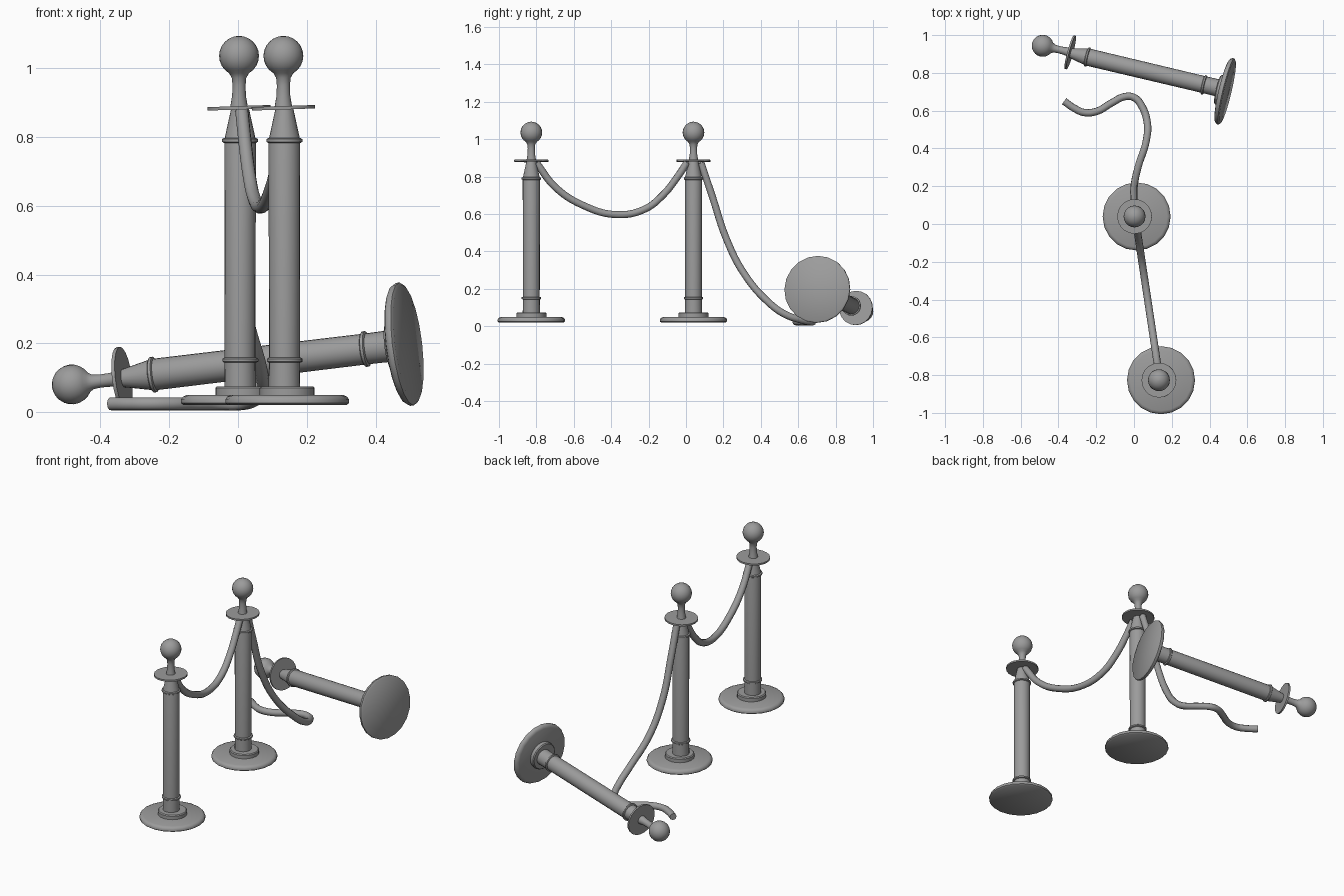
import bpy
import bmesh
from math import cos, sin, pi, radians
from mathutils import Matrix, Vector

cube = bpy.data.objects.get("Cube")
if cube:
    bpy.data.objects.remove(cube, do_unlink=True)

# One plain grey for everything
grey = bpy.data.materials.new("plain grey")
grey.use_nodes = True
colour = (0.33, 0.33, 0.33, 1)
grey.diffuse_color = colour
grey.node_tree.nodes["Principled BSDF"].inputs["Base Color"].default_value = colour

SIDES = 20


def smooth(obj, angle):
    bpy.ops.object.select_all(action='DESELECT')
    obj.select_set(True)
    bpy.context.view_layer.objects.active = obj
    bpy.ops.object.shade_smooth_by_angle(angle=radians(angle))


def lathe(name, profile, matrix, shift=0.0):
    """Turn (radius, height) points into a closed solid around z."""
    bm = bmesh.new()
    rings = []
    for r, z in profile:
        rings.append([bm.verts.new((r * cos(2 * pi * i / SIDES) + shift,
                                    r * sin(2 * pi * i / SIDES), z))
                      for i in range(SIDES)])
    for a, b in zip(rings, rings[1:]):
        for i in range(SIDES):
            j = (i + 1) % SIDES
            bm.faces.new((a[i], a[j], b[j], b[i]))
    bm.faces.new(rings[0][::-1])
    bm.faces.new(rings[-1])
    mesh = bpy.data.meshes.new(name)
    bm.to_mesh(mesh)
    bm.free()
    mesh.materials.append(grey)
    obj = bpy.data.objects.new(name, mesh)
    obj.matrix_world = matrix
    bpy.context.collection.objects.link(obj)
    smooth(obj, 40)


def collar(z, r=0.052):
    return [(r - 0.005, z - 0.007), (r, z - 0.004), (r, z + 0.004), (r - 0.005, z + 0.007)]


def post(label, m):
    # Foot: wide rounded plate and a raised step
    lathe(label + "_base", [(0.172, 0.02), (0.18, 0.026), (0.18, 0.036),
                            (0.174, 0.045), (0.162, 0.05)], m, 0.011)
    lathe(label + "_base_step", [(0.08, 0.048), (0.08, 0.07), (0.075, 0.075)], m, 0.011)
    # Pole with tapered shoulder and two collars
    lathe(label + "_pole", [(0.046, 0.07), (0.045, 0.15), (0.046, 0.79),
                            (0.044, 0.80), (0.026, 0.882)], m, 0.003)
    lathe(label + "_lower_collar", collar(0.151), m, 0.004)
    lathe(label + "_upper_collar", collar(0.79), m, 0.003)
    # Rope plate, slightly crooked
    tilt = Matrix.Translation((0, 0, 0.885)) @ Matrix.Rotation(radians(-2), 4, 'Y')
    lathe(label + "_rope_plate", [(0.092, -0.005), (0.092, 0.005)], m @ tilt)
    # Neck flowing into the ball finial
    ball = [(0.058 * sin(t), 1.036 - 0.058 * cos(t))
            for t in (pi * k / 12 for k in range(2, 12))]
    lathe(label + "_finial", [(0.026, 0.885), (0.020, 0.92), (0.019, 0.95), (0.021, 0.972)]
          + ball + [(0.002, 1.094)], m)


post("front_post", Matrix.Translation((0.132, -0.827, 0)))
post("middle_post", Matrix.Translation((0.003, 0.04, 0)))

# Toppled post, lying from its foot to its ball
foot, tip = Vector((0.484, 0.714, 0.197)), Vector((-0.486, 0.944, 0.08))
axis = (tip - foot).normalized()
lying = axis.to_track_quat('Z', 'Y').to_matrix().to_4x4()
post("fallen_post", Matrix.Translation(foot - axis * 0.035) @ lying)


def rope(name, points):
    curve = bpy.data.curves.new(name, 'CURVE')
    curve.dimensions = '3D'
    curve.bevel_depth = 0.0195
    curve.bevel_resolution = 3
    curve.resolution_u = 6
    curve.use_fill_caps = True
    spline = curve.splines.new('BEZIER')
    spline.bezier_points.add(len(points) - 1)
    for p, co in zip(spline.bezier_points, points):
        p.co = co
        p.handle_left_type = p.handle_right_type = 'AUTO'
    curve.materials.append(grey)
    obj = bpy.data.objects.new(name, curve)
    bpy.context.collection.objects.link(obj)
    bpy.ops.object.select_all(action='DESELECT')
    obj.select_set(True)
    bpy.context.view_layer.objects.active = obj
    bpy.ops.object.convert(target='MESH')
    smooth(bpy.context.view_layer.objects.active, 50)


# Rope hung between the standing posts
sag = [(-0.80, 0.875), (-0.70, 0.745), (-0.553, 0.648), (-0.37, 0.597),
       (-0.222, 0.626), (-0.125, 0.70), (-0.045, 0.80), (0.005, 0.875)]
rope("hanging_rope", [(0.012 - 0.151 * y, y, z) for y, z in sag])

# Loose rope falling from the middle post and winding over the floor
drop = [(0.003, 0.08, 0.875), (0.0, 0.142, 0.69), (0.003, 0.217, 0.465),
        (0.025, 0.313, 0.278), (0.066, 0.447, 0.123), (0.071, 0.53, 0.064)]
floor = [(0.045, 0.617), (0.003, 0.668), (-0.045, 0.675), (-0.12, 0.64),
         (-0.193, 0.598), (-0.262, 0.59), (-0.315, 0.612), (-0.37, 0.65)]
rope("loose_rope", drop + [(x, y, 0.034 if x > 0.04 else 0.024) for x, y in floor])
